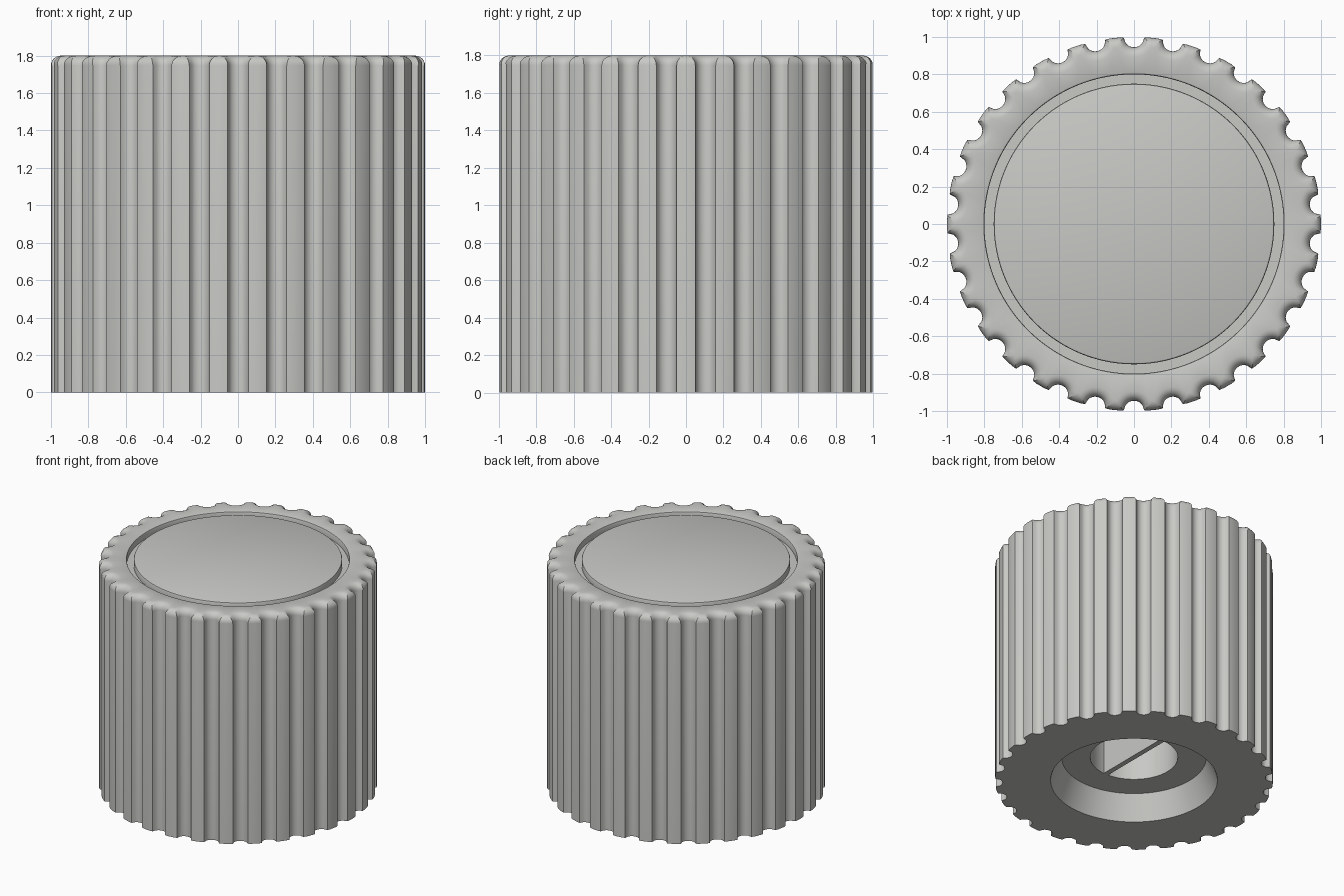
import bpy, bmesh, math

if "Cube" in bpy.data.objects:
    bpy.data.objects.remove(bpy.data.objects["Cube"])

FLUTES = 30
PITCH = 2 * math.pi / FLUTES
FLUTE_R = 0.055       # radius of each grip groove, centred on the rim
FILLET = 0.052        # rounding of the upper rim
HEIGHT = 1.8
N_FLUTE, N_LAND = 12, 4

grey = bpy.data.materials.new("light_grey")
grey.diffuse_color = (0.58, 0.58, 0.56, 1)
grey.use_nodes = True
grey.node_tree.nodes["Principled BSDF"].inputs["Base Color"].default_value = grey.diffuse_color


def angles(inset):
    """Angles across one groove and one land, with the groove corner first."""
    rho, land = FLUTE_R + inset, 1 - inset
    corner = math.acos((1 + land * land - rho * rho) / (2 * land))
    corner = min(corner, PITCH / 2)
    groove = [-corner + 2 * corner * i / N_FLUTE for i in range(N_FLUTE)]
    rest = [corner + (PITCH - 2 * corner) * i / N_LAND for i in range(N_LAND)]
    return groove + rest


def fluted_ring(inset, z):
    """Grooved outline moved inward by inset."""
    rho, points = FLUTE_R + inset, []
    for k in range(FLUTES):
        for a in angles(inset):
            phi = min(abs(a), PITCH - a if a > 0 else abs(a))
            under = rho * rho - math.sin(phi) ** 2
            r = 1 - inset
            if under > 0:
                r = min(r, math.cos(phi) - math.sqrt(under))
            t = (k + 0.5) * PITCH + a
            points.append((r * math.cos(t), r * math.sin(t), z))
    return points


def round_ring(r, z):
    return [(r * math.cos((k + 0.5) * PITCH + a), r * math.sin((k + 0.5) * PITCH + a), z)
            for k in range(FLUTES) for a in angles(0)]


def finish(name, bm):
    bmesh.ops.remove_doubles(bm, verts=bm.verts, dist=1e-5)
    bmesh.ops.recalc_face_normals(bm, faces=bm.faces)
    mesh = bpy.data.meshes.new(name)
    bm.to_mesh(mesh)
    bm.free()
    mesh.materials.append(grey)
    obj = bpy.data.objects.new(name, mesh)
    bpy.context.collection.objects.link(obj)
    return obj


# Knob body: bore, conical recess, fluted wall, rounded rim, ring groove in the top
rings = [round_ring(r, z) for r, z in
         [(0.315, 1.3), (0.315, 0.19), (0.52, 0.19), (0.60, 0.0)]]
rings.append(fluted_ring(0, 0))
for i in range(7):
    a = math.pi / 2 * i / 6
    rings.append(fluted_ring(FILLET * (1 - math.cos(a)),
                             HEIGHT - FILLET + FILLET * math.sin(a)))
for r, z in [(0.81, 1.8), (0.803, 1.797), (0.80, 1.79), (0.80, 1.75),
             (0.75, 1.75), (0.75, 1.79), (0.747, 1.797), (0.74, 1.8)]:
    rings.append(round_ring(r, z))

bm = bmesh.new()
loops = [[bm.verts.new(p) for p in ring] for ring in rings]
for low, high in zip(loops, loops[1:]):
    for i in range(len(low)):
        j = (i + 1) % len(low)
        bm.faces.new((low[i], low[j], high[j], high[i]))
bm.faces.new(loops[0])      # bore ceiling
bm.faces.new(loops[-1])     # top disc
body = finish("knob_body", bm)

# Thin web dividing the shaft bore
bm = bmesh.new()
bmesh.ops.create_cube(bm, size=1)
for v in bm.verts:
    v.co = (v.co.x * 0.04, v.co.y * 0.632, 0.19 if v.co.z < 0 else 1.3)
finish("bore_web", bm)

# Smooth curved walls while keeping hard edges
bpy.ops.object.select_all(action='DESELECT')
body.select_set(True)
bpy.context.view_layer.objects.active = body
bpy.ops.object.shade_smooth_by_angle(angle=math.radians(32))
